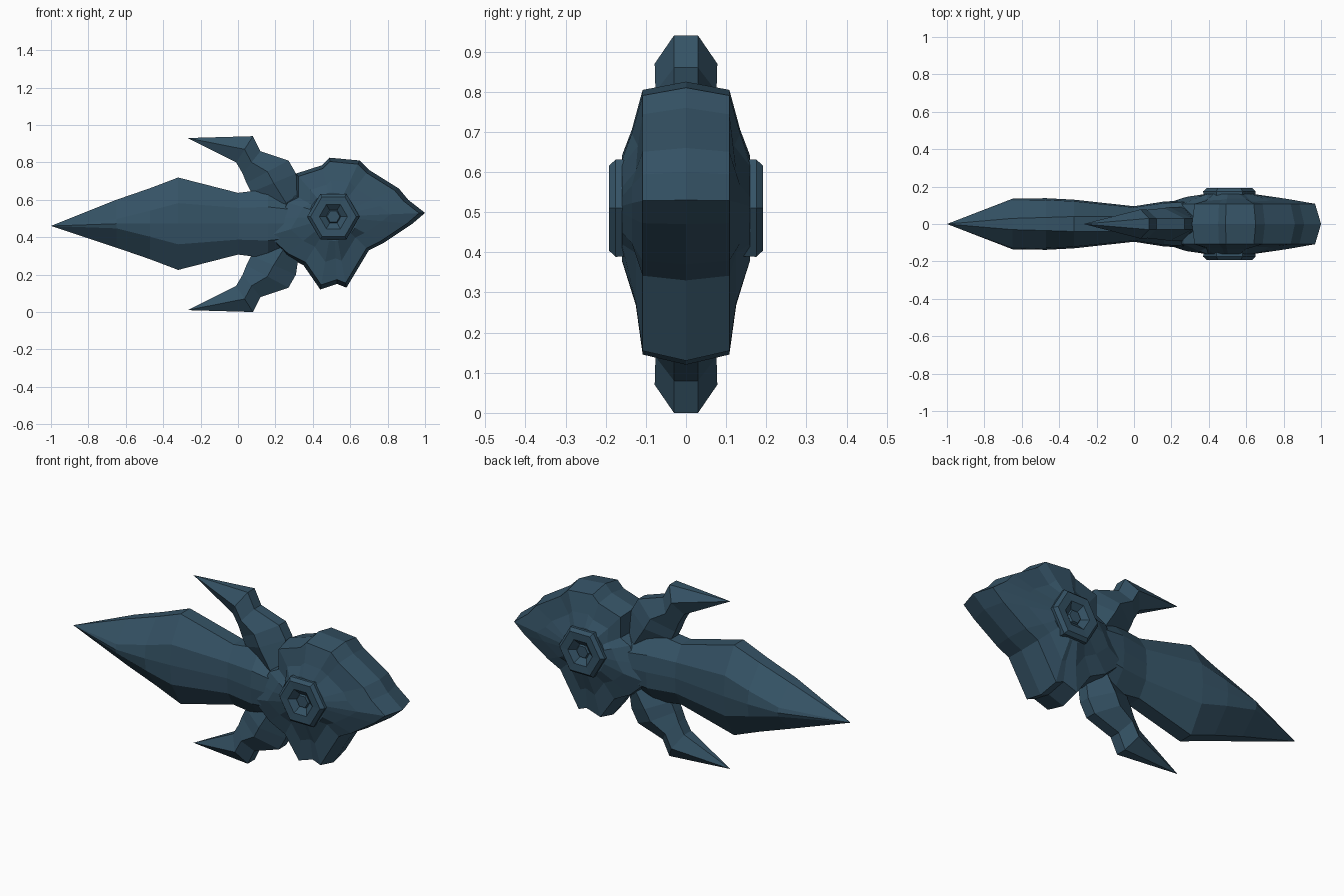
import bpy, bmesh, math
from mathutils import Vector

if "Cube" in bpy.data.objects:
    bpy.data.objects.remove(bpy.data.objects["Cube"])

mat = bpy.data.materials.new("dark_blue_hull")
mat.diffuse_color = (0.035, 0.085, 0.13, 1)
mat.use_nodes = True
mat.node_tree.nodes["Principled BSDF"].inputs["Base Color"].default_value = mat.diffuse_color


def loft(name, rings, cap_start=True, cap_end=True):
    """Skin closed rings of equal length; a one-point ring makes a tip."""
    bm = bmesh.new()
    loops = [[bm.verts.new(p) for p in r] for r in rings]
    for a, b in zip(loops, loops[1:]):
        n = max(len(a), len(b))
        for i in range(n):
            j = (i + 1) % n
            if len(a) == 1:
                bm.faces.new((a[0], b[j], b[i]))
            elif len(b) == 1:
                bm.faces.new((a[i], a[j], b[0]))
            else:
                bm.faces.new((a[i], a[j], b[j], b[i]))
    if cap_start and len(loops[0]) > 2:
        bm.faces.new(loops[0])
    if cap_end and len(loops[-1]) > 2:
        bm.faces.new(loops[-1])
    bmesh.ops.recalc_face_normals(bm, faces=bm.faces)
    me = bpy.data.meshes.new(name)
    bm.to_mesh(me)
    bm.free()
    ob = bpy.data.objects.new(name, me)
    bpy.context.collection.objects.link(ob)
    me.materials.append(mat)
    return ob


# Head: side outline (x, z) with the flank half width midway to the eye
outline = [(0.14, 0.40, 0.145), (0.20, 0.50, 0.15), (0.25, 0.59, 0.145),
           (0.31, 0.62, 0.13), (0.31, 0.74, 0.125), (0.45, 0.785, 0.13),
           (0.49, 0.825, 0.135), (0.65, 0.81, 0.135), (0.70, 0.76, 0.12),
           (0.86, 0.66, 0.125), (0.91, 0.60, 0.135), (1.0, 0.53, 0.135),
           (0.93, 0.47, 0.135), (0.78, 0.37, 0.135), (0.70, 0.33, 0.125),
           (0.58, 0.13, 0.125), (0.53, 0.15, 0.12), (0.44, 0.12, 0.125),
           (0.35, 0.25, 0.125), (0.25, 0.30, 0.135)]
eye = Vector((0.51, 0.51))


def head_ring(side, y=None, scale=None, radius=None):
    pts = []
    for x, z, mid_y in outline:
        d = Vector((x, z)) - eye
        q = eye + (d * scale if scale else d.normalized() * radius)
        pts.append((q.x, side * (mid_y if y is None else y), q.y))
    return pts


def flank(side):
    return [head_ring(side, 0.16, radius=0.13), head_ring(side, scale=0.62),
            head_ring(side, 0.108, scale=0.935)]


loft("head", flank(-1) + [head_ring(1, 0, scale=1)] + flank(1)[::-1])

# Eyes: hexagonal bezels with an open socket and small lens
eye_profile = [(0.138, 0.13), (0.140, 0.175), (0.122, 0.192), (0.075, 0.190),
               (0.040, 0.163), (0.034, 0.172)]
for side, label in ((-1, "right"), (1, "left")):
    loft("eye_" + label,
         [[(eye.x + r * math.cos(k * math.pi / 3), side * y,
            eye.y + r * math.sin(k * math.pi / 3)) for k in range(6)]
          for r, y in eye_profile])

# Tail: ten-sided spindle; x, half height, shoulder height, half width, ridge width
MID = 0.472
tail = [(-0.65, 0.128, 0.025, 0.135, 0.03), (-0.47, 0.19, 0.07, 0.138, 0.035),
        (-0.32, 0.247, 0.11, 0.130, 0.04),
        (0.0, 0.165, 0.085, 0.095, 0.04), (0.16, 0.185, 0.09, 0.12, 0.04),
        (0.34, 0.14, 0.07, 0.13, 0.04)]
rings = [[(-1.0, 0, 0.46)]]
for x, h, s, w, r in tail:
    half = [(r, h), (w * 0.93, s), (w, 0), (w * 0.93, -s), (r, -h)]
    section = half + [(-y, z) for y, z in reversed(half)]
    rings.append([(x, y, MID + z) for y, z in section])
loft("tail_blade", rings)

# Fins: crooked arms ending in a swept spike; outer x,z, inner x,z, half width
arm = [(0.08, 0.94, -0.01, 0.80, 0.078), (0.12, 0.86, 0.025, 0.74, 0.076),
       (0.27, 0.81, 0.045, 0.69, 0.085), (0.31, 0.74, 0.07, 0.64, 0.09),
       (0.33, 0.60, 0.20, 0.54, 0.09)]
for flip, label in ((False, "upper"), (True, "lower")):
    def place(x, y, z):
        return (x, y, 0.94 - z if flip else z)

    rings = [[place(-0.27, 0, 0.93)]]
    for ox, oz, ix, iz, w in arm:
        mx, mz, e = (ox + ix) / 2, (oz + iz) / 2, 0.03
        rings.append([place(*p) for p in (
            (ox, -e, oz), (ox, e, oz), (mx, w, mz),
            (ix, e, iz), (ix, -e, iz), (mx, -w, mz))])
    loft(label + "_fin", rings)
